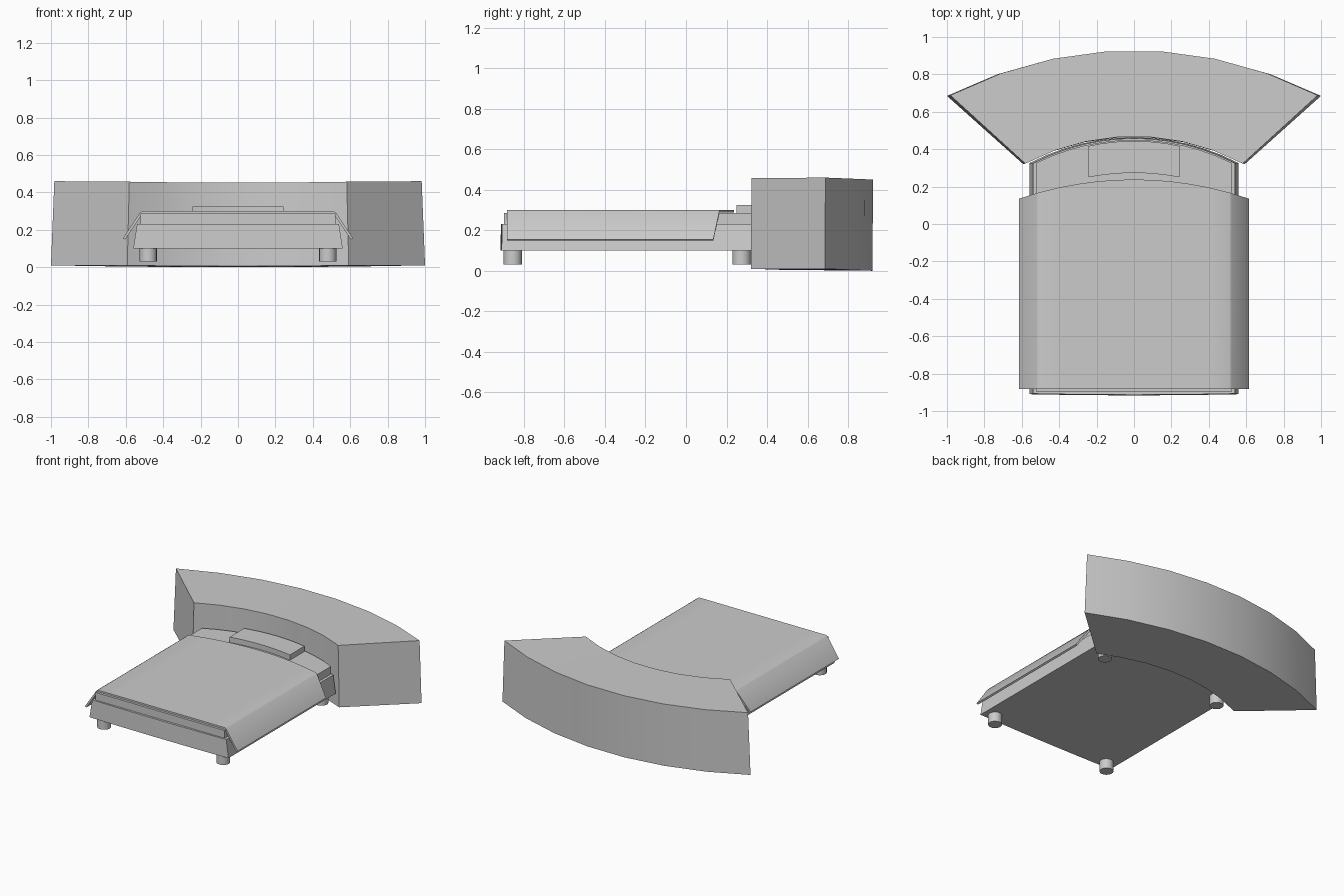
import bpy, bmesh, math

if "Cube" in bpy.data.objects:
    bpy.data.objects.remove(bpy.data.objects["Cube"])


def loft(name, rings, angle=30):
    """Closed solid skinned through a row of equal-sized cross-section loops."""
    bm = bmesh.new()
    rows = [[bm.verts.new(p) for p in r] for r in rings]
    n = len(rows[0])
    for a, b in zip(rows, rows[1:]):
        for i in range(n):
            j = (i + 1) % n
            bm.faces.new((a[i], a[j], b[j], b[i]))
    bm.faces.new(rows[0])
    bm.faces.new(rows[-1])
    bmesh.ops.recalc_face_normals(bm, faces=bm.faces)
    me = bpy.data.meshes.new(name)
    bm.to_mesh(me)
    bm.free()
    ob = bpy.data.objects.new(name, me)
    bpy.context.collection.objects.link(ob)
    bpy.ops.object.select_all(action='DESELECT')
    ob.select_set(True)
    bpy.context.view_layer.objects.active = ob
    bpy.ops.object.shade_smooth_by_angle(angle=math.radians(angle))
    return ob


def arc_y(x, half, y_end, y_mid):
    """Height of a circular arc peaking at x = 0 and passing (half, y_end)."""
    s = y_mid - y_end
    r = (half * half + s * s) / (2 * s)
    return y_mid - r + math.sqrt(max(r * r - x * x, 0))


def steps(n):
    return [-1 + 2 * i / n for i in range(n + 1)]


# Curved headboard block, ends splayed and leaning slightly inward
rings = []
for t in steps(7):
    a = t * 0.465
    xo = math.sin(a) / math.sin(0.465)
    yo = arc_y(xo, 1.0, 0.685, 0.925)
    xi = 0.592 * math.sin(a) / math.sin(0.465)
    yi = arc_y(xi, 0.592, 0.32, 0.465)
    lift = 0.01 * xo * xo
    rings.append([(xi, yi, 0.005 + lift / 2), (xo, yo, lift),
                  (xo * 0.982, yo + 0.003, 0.45 + lift),
                  (xi * 0.982, yi + 0.003, 0.452 + lift / 2)])
loft("headboard", rings)

# Bed base, flared toward the floor, rear following the headboard
rings = []
for t in steps(12):
    xb, xt = 0.56 * t, 0.54 * t
    yf = -0.91 - 0.006 * (1 - t * t)
    rings.append([(xb, yf, 0.10), (xt, yf + 0.003, 0.23),
                  (xt, arc_y(xt, 0.54, 0.325, 0.458), 0.23),
                  (xb, arc_y(xb, 0.56, 0.325, 0.463), 0.10)])
loft("bed_base", rings)

# Mattress
rings = []
for t in steps(12):
    x = 0.52 * t
    yb = arc_y(x, 0.52, 0.328, 0.45)
    rings.append([(x, -0.897, 0.22), (x, -0.897, 0.286), (x, yb, 0.286), (x, yb, 0.22)])
loft("mattress", rings)

# Blanket: thin sheet with sloping sides and a bowed upper edge
top = [(0.615, 0.155), (0.522, 0.294), (0.51, 0.30)]
half = top + [(x, 0.30) for x in (0.4, 0.3, 0.2, 0.1)]
profile = [(-x, z) for x, z in half] + [(0, 0.30)] + half[::-1]
rings = []
for x, z in profile:
    yb = arc_y(x, 0.615, 0.135, 0.238)
    flat = abs(x) < 0.515
    dx = 0 if flat else math.copysign(0.012, x)
    dz = 0.012 if flat else 0.006
    rings.append([(x, -0.883, z), (x, yb, z), (x - dx, yb, z - dz), (x - dx, -0.883, z - dz)])
loft("blanket", rings, 65)

# Pillow, bowed to match the headboard
rings = []
for t in steps(8):
    x, b = 0.243 * t, 1 - t * t
    yf, yb = 0.25 + 0.023 * b, 0.417 + 0.027 * b
    rings.append([(x, yf, 0.28), (x, yf, 0.325), (x, yb, 0.325), (x, yb, 0.28)])
loft("pillow", rings)

# Four round legs
for side, sx in (("left", -1), ("right", 1)):
    for end, y in (("front", -0.855), ("rear", 0.275)):
        loops = []
        for z in (0.03, 0.105):
            loops.append([(sx * 0.48 + 0.046 * math.cos(k * math.tau / 20),
                           y + 0.046 * math.sin(k * math.tau / 20), z) for k in range(20)])
        loft(f"{end}_{side}_leg", loops)
